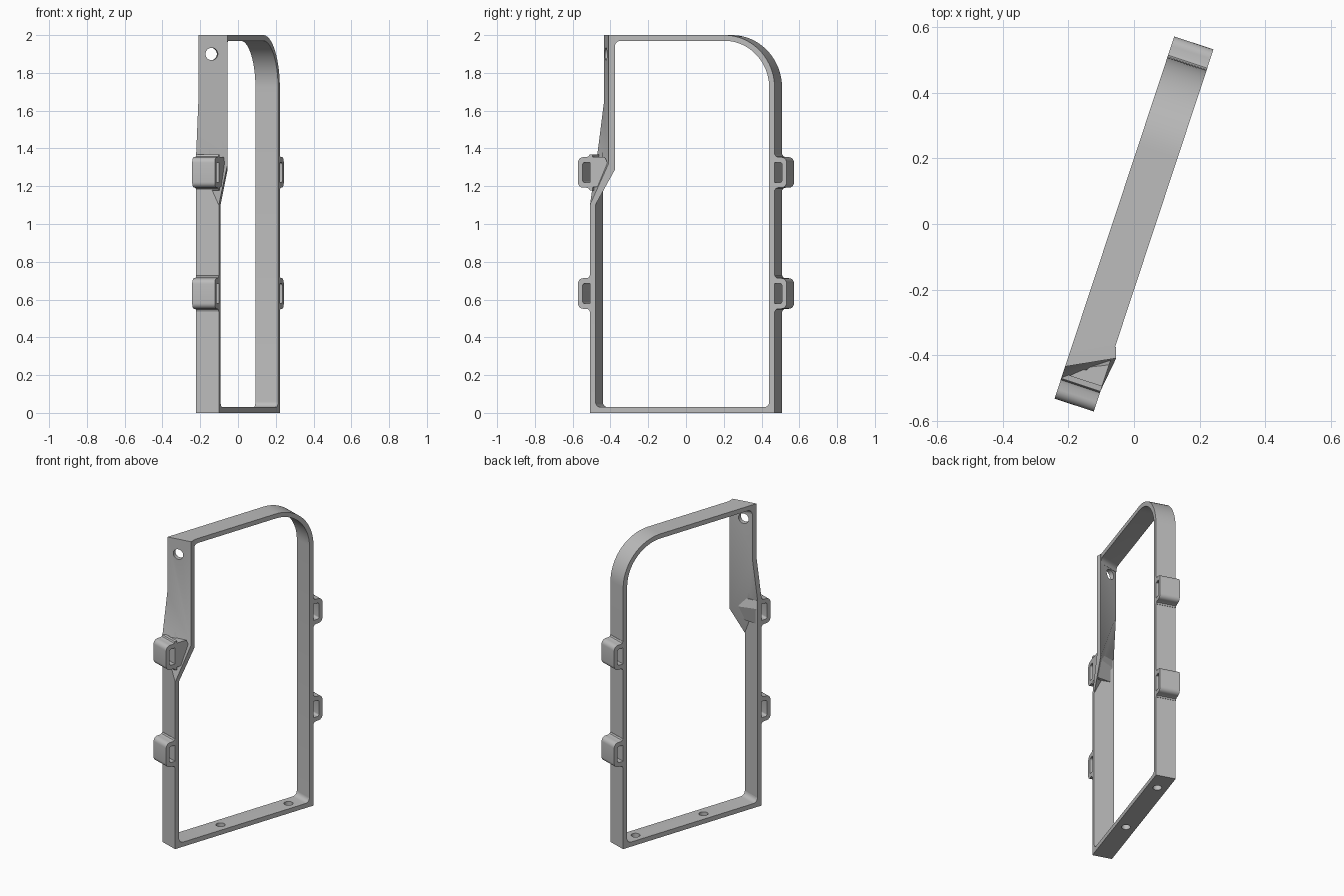
import bpy, bmesh, math
from mathutils import Matrix, Vector

if "Cube" in bpy.data.objects:
    bpy.data.objects.remove(bpy.data.objects["Cube"])

grey = bpy.data.materials.new("plain grey")
grey.use_nodes = True
COLOUR = (0.5, 0.5, 0.5, 1)
grey.diffuse_color = COLOUR
grey.node_tree.nodes["Principled BSDF"].inputs["Base Color"].default_value = COLOUR

# Parts are laid out with width on x and length on y, then turned into place
TURN = Matrix.Rotation(math.radians(-18.3), 4, 'Z')
W, L, T = 0.063, 0.515, 0.03      # half width, half length, wall thickness


def loft(name, rings):
    """Join matching closed rings of points into a capped solid."""
    bm = bmesh.new()
    rows = [[bm.verts.new(p) for p in ring] for ring in rings]
    n = len(rows[0])
    for a, b in zip(rows, rows[1:]):
        for i in range(n):
            j = (i + 1) % n
            bm.faces.new((a[i], a[j], b[j], b[i]))
    bm.faces.new(rows[0])
    bm.faces.new(rows[-1])
    bmesh.ops.recalc_face_normals(bm, faces=bm.faces)
    bm.transform(TURN)
    mesh = bpy.data.meshes.new(name)
    bm.to_mesh(mesh)
    bm.free()
    mesh.materials.append(grey)
    obj = bpy.data.objects.new(name, mesh)
    bpy.context.collection.objects.link(obj)
    return obj


def extrude(name, outline):
    return loft(name, [[(x, y, z) for y, z in outline] for x in (-W, W)])


def arc(cy, cz, r, start, end, steps=6):
    return [(cy + r * math.cos(a), cz + r * math.sin(a))
            for a in (math.radians(start + (end - start) * i / steps)
                      for i in range(steps + 1))]


def drill(obj, centre, axis, radius):
    """Cut a round hole through a part."""
    bm = bmesh.new()
    bmesh.ops.create_cone(bm, cap_ends=True, segments=32, radius1=radius,
                          radius2=radius, depth=0.12)
    turn = Vector((0, 0, 1)).rotation_difference(Vector(axis)).to_matrix().to_4x4()
    bm.transform(TURN @ Matrix.Translation(centre) @ turn)
    mesh = bpy.data.meshes.new("hole_cutter")
    bm.to_mesh(mesh)
    bm.free()
    mesh.materials.append(grey)
    cutter = bpy.data.objects.new("hole_cutter", mesh)
    bpy.context.collection.objects.link(cutter)
    cutter.hide_render = True
    mod = obj.modifiers.new("hole", 'BOOLEAN')
    mod.operation, mod.solver, mod.object = 'DIFFERENCE', 'EXACT', cutter
    bpy.context.view_layer.objects.active = obj
    bpy.ops.object.modifier_apply(modifier=mod.name)
    bpy.data.objects.remove(cutter)


# Frame strip: bottom bar, back post, rounded corner and top bar
R, F = 0.28, 0.03
IN, END, TIP = L - T, -0.43, -0.41
outline = [(-L, 0), (L, 0)]
outline += arc(L - R, 2 - R, R, 0, 90, 20)
outline += [(END, 2), (END, 2 - T - F)]
outline += arc(TIP + F, 2 - T - F, F, 180, 90)
outline += arc(L - R, 2 - R, R - T, 90, 0, 20)
outline += arc(IN - F, T + F, F, 0, -90)
outline += arc(-IN + F, T + F, F, 270, 180)
outline += [(-L, T + F)]


def slant(x, y, z):
    # the front end of the top bar follows the turned upper post
    return (x, y + 0.55 * x if z > 1.9 and y < -0.35 else y, z)


frame = loft("frame_strip", [[slant(x, y, z) for y, z in outline] for x in (-W, W)])
for y in (-0.13, 0.376):
    drill(frame, (0, y, T / 2), (0, 0, 1), 0.027)

# Front post: straight below, stepped back and twisted above
low = [(-W, -L), (W, -L), (W, -IN), (-W, -IN)]
high = [(-W, -0.479), (0.077, -0.406), (0.066, -0.373), (-W, -0.448)]
bend_low = (1.37, 1.10, 1.10, 1.37)
bend_high = (1.64, 1.32, 1.29, 1.64)
post = loft("front_post", [
    [(x, y, T + F) for x, y in low],
    [(x, y, z) for (x, y), z in zip(low, bend_low)],
    [(x, y, z) for (x, y), z in zip(high, bend_high)],
    [(x, y, 2) for x, y in high]])
drill(post, (-0.006, -0.433, 1.9), (0.46, -0.89, 0), 0.033)

# Strap loops on both posts
H, S, OUT, SLOT = 0.081, 0.053, 0.582, 0.556
parts = [frame, post]
for side, place in ((-1, "front"), (1, "back")):
    for zc, level in ((0.632, "lower"), (1.273, "upper")):
        half = [(0.5, H + 0.015), (0.517, H + 0.013), (0.522, H + 0.004), (0.533, H)]
        half += arc(OUT - 0.03, H - 0.03, 0.03, 90, 0)
        slot = arc(SLOT - 0.012, S - 0.012, 0.012, 0, 90) + [(0.5, S)]
        loop = half + [(y, -z) for y, z in reversed(half)]
        loop += [(y, -z) for y, z in reversed(slot)] + slot
        parts.append(extrude(f"{place}_{level}_loop",
                             [(side * y, zc + z) for y, z in loop]))

# Gusset filling the gap between the upper front loop and the twisted post
heights = (1.192, 1.354, 1.354, 1.30, 1.20)
near = (-L, -L, -0.49, -0.49, -0.49)
far = (-L, -L, -0.432, -0.405, -0.458)
parts.append(loft("front_gusset", [[(x, y, z) for y, z in zip(ys, heights)]
                                   for x, ys in ((-W, near), (W, far))]))

# Smooth the curved walls and keep the edges crisp
bpy.ops.object.select_all(action='DESELECT')
for obj in parts:
    obj.select_set(True)
bpy.context.view_layer.objects.active = frame
bpy.ops.object.shade_smooth_by_angle(angle=math.radians(25))
